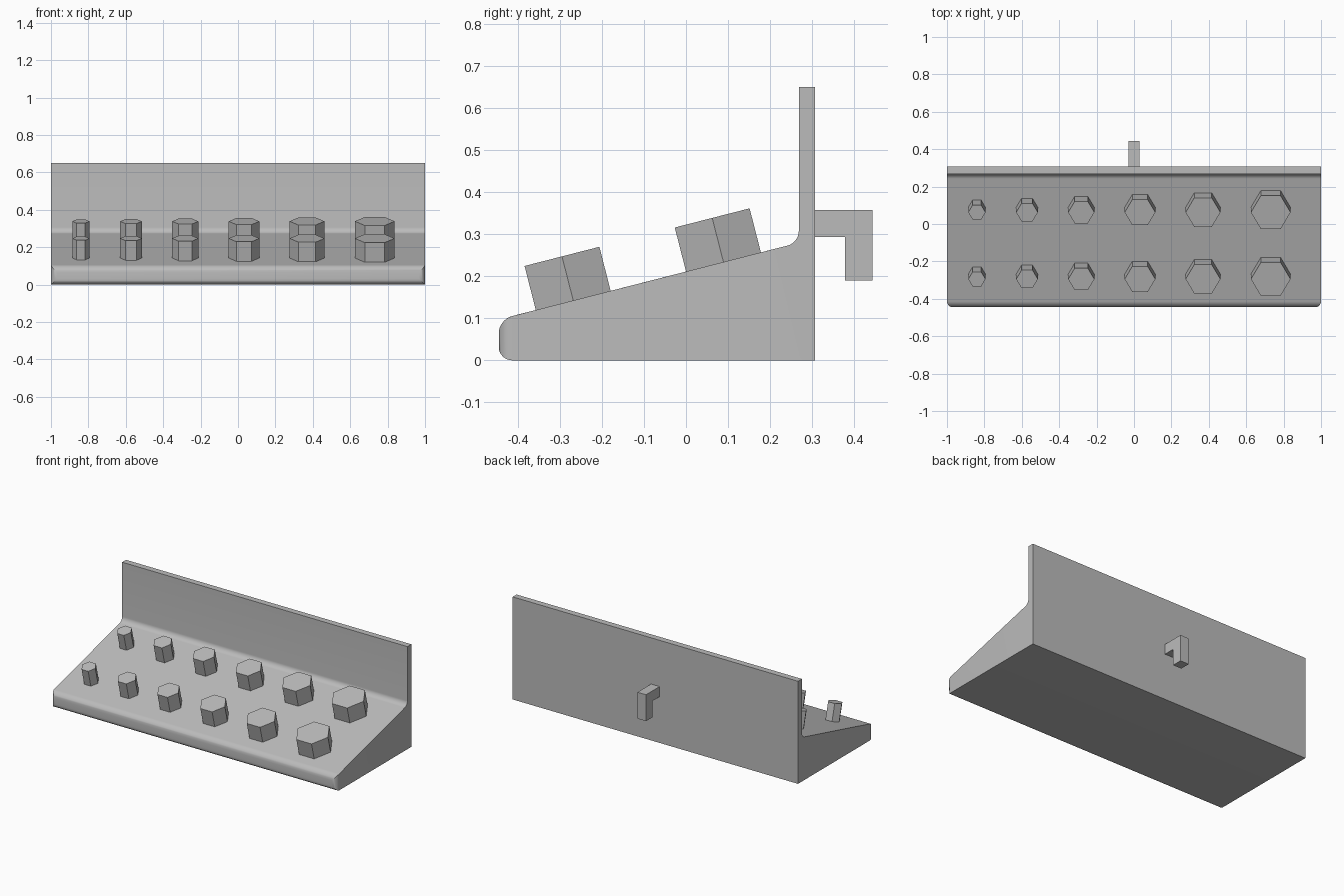
import bpy, bmesh, math
from mathutils import Matrix, Vector

cube = bpy.data.objects.get("Cube")
if cube:
    bpy.data.objects.remove(cube, do_unlink=True)

grey = bpy.data.materials.new("plain grey")
grey.use_nodes = True
COLOUR = (0.5, 0.5, 0.5, 1)
grey.diffuse_color = COLOUR
grey.node_tree.nodes["Principled BSDF"].inputs["Base Color"].default_value = COLOUR

FRONT, BACK, PLATE = -0.445, 0.307, 0.268
TILT = math.atan(0.256)


def slope_z(y):
    return 0.211 + y * math.tan(TILT)


def finish(bm, name):
    bmesh.ops.recalc_face_normals(bm, faces=bm.faces)
    mesh = bpy.data.meshes.new(name)
    bm.to_mesh(mesh)
    bm.free()
    mesh.materials.append(grey)
    obj = bpy.data.objects.new(name, mesh)
    bpy.context.collection.objects.link(obj)
    return obj


def extrude_profile(points, half_width):
    """Extrude a (y, z) outline along x."""
    bm = bmesh.new()
    face = bm.faces.new([bm.verts.new((-half_width, y, z)) for y, z in points])
    result = bmesh.ops.extrude_face_region(bm, geom=[face])
    moved = [g for g in result["geom"] if isinstance(g, bmesh.types.BMVert)]
    bmesh.ops.translate(bm, verts=moved, vec=(2 * half_width, 0, 0))
    bmesh.ops.recalc_face_normals(bm, faces=bm.faces)
    return bm


def round_edges(bm, test, radius):
    edges = [e for e in bm.edges if all(test(v.co) for v in e.verts)]
    bmesh.ops.bevel(bm, geom=edges, offset=radius, segments=8,
                    profile=0.5, affect="EDGES")


# Sloped base with upright back plate
bm = extrude_profile([(FRONT, 0), (BACK, 0), (BACK, 0.65), (PLATE, 0.65),
                      (PLATE, slope_z(PLATE)), (FRONT, slope_z(FRONT))], 1)
round_edges(bm, lambda c: abs(c.y - PLATE) < 1e-4 and c.z < 0.5, 0.027)
round_edges(bm, lambda c: c.y < FRONT + 1e-4, 0.032)
base = finish(bm, "sloped_base")
bpy.context.view_layer.objects.active = base
base.select_set(True)
bpy.ops.object.shade_smooth_by_angle(angle=math.radians(30))
base.select_set(False)

# Hook on the back
finish(extrude_profile([(BACK, 0.293), (BACK, 0.357), (0.443, 0.357),
                        (0.443, 0.19), (0.378, 0.19), (0.378, 0.293)], 0.03),
       "rear_hook")

# Two rows of hexagonal pegs standing square to the slope
PEGS = [(-0.84, 0.046), (-0.572, 0.058), (-0.282, 0.07),
        (0.032, 0.082), (0.369, 0.093), (0.731, 0.106)]
HEIGHT, SUNK = 0.108, 0.01
for row, y in (("front", -0.268), ("back", 0.089)):
    for i, (x, radius) in enumerate(PEGS, 1):
        bm = bmesh.new()
        bmesh.ops.create_cone(bm, cap_ends=True, segments=6, radius1=radius,
                              radius2=radius, depth=HEIGHT + SUNK)
        # corners point sideways
        corner = max(bm.verts, key=lambda v: v.co.x).co
        turn = -math.atan2(corner.y, corner.x)
        bm.transform(Matrix.Translation((x, y, slope_z(y)))
                     @ Matrix.Rotation(TILT, 4, "X")
                     @ Matrix.Translation(Vector((0, 0, (HEIGHT - SUNK) / 2)))
                     @ Matrix.Rotation(turn, 4, "Z"))
        finish(bm, f"{row}_peg_{i}")
